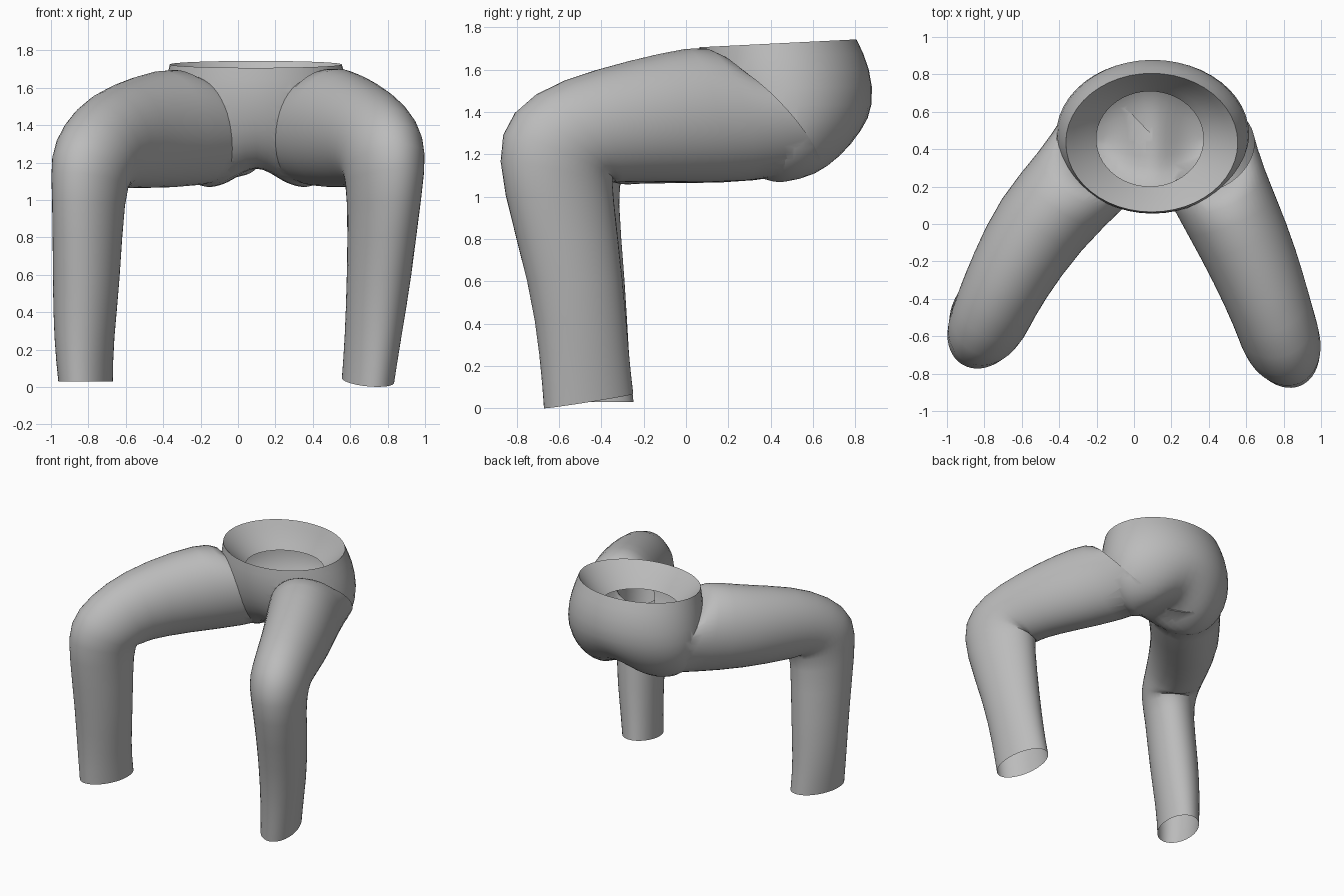
import bpy, bmesh
from math import sin, cos, exp, radians, tau
from mathutils import Vector

cube = bpy.data.objects.get("Cube")
if cube:
    bpy.data.objects.remove(cube)

cloth = bpy.data.materials.new("grey cloth")
cloth.use_nodes = True
grey = (0.5, 0.5, 0.5, 1)
cloth.diffuse_color = grey
cloth.node_tree.nodes["Principled BSDF"].inputs["Base Color"].default_value = grey

SIDES = 24
UP = Vector((0, 0, 1))


def ellipse(centre, across, along):
    """Points of one cross-section, from its two half axes."""
    steps = [tau * i / SIDES for i in range(SIDES)]
    return [centre + across * cos(t) + along * sin(t) for t in steps]


def evaluated(obj):
    """A bmesh of the object with its modifiers applied."""
    bpy.context.view_layer.update()
    shape = obj.evaluated_get(bpy.context.evaluated_depsgraph_get())
    bm = bmesh.new()
    bm.from_mesh(shape.to_mesh())
    shape.to_mesh_clear()
    obj.modifiers.clear()
    return bm


def store(bm, obj):
    """Write a bmesh back to its object."""
    bm.to_mesh(obj.data)
    bm.free()


def loft(name, rings, cap_end=False):
    """Join the cross-sections into one smooth tube."""
    bm = bmesh.new()
    loops = [[bm.verts.new(p) for p in ring] for ring in rings]
    for a, b in zip(loops, loops[1:]):
        for i in range(SIDES):
            j = (i + 1) % SIDES
            bm.faces.new((a[i], a[j], b[j], b[i]))
    if cap_end:
        # strips running front to back, so that the cap follows the cleft
        end = loops[-1]
        for i in range(SIDES // 2):
            strip = (end[i], end[i + 1], end[-i - 1], end[-i])
            bm.faces.new(list(dict.fromkeys(strip)))
    bmesh.ops.recalc_face_normals(bm, faces=bm.faces)
    for face in bm.faces:
        face.smooth = True
    obj = bpy.data.objects.new(name, bpy.data.meshes.new(name))
    store(bm, obj)
    obj.data.materials.append(cloth)
    bpy.context.collection.objects.link(obj)
    sub = obj.modifiers.new("smooth", "SUBSURF")
    sub.levels = sub.render_levels = 1
    return obj


def close_ends(obj):
    """Fill the open ends, so that the part can be joined as a solid."""
    bm = evaluated(obj)
    bmesh.ops.holes_fill(bm, edges=[e for e in bm.edges if e.is_boundary], sides=0)
    bmesh.ops.recalc_face_normals(bm, faces=bm.faces)
    store(bm, obj)


def level_ring(x, y, z, rx, ry, tilt=0.0, cleft=0.0):
    """Level section of the seat, lifted along its middle by the cleft."""
    ring = ellipse(Vector((x, y, z)), Vector((rx, 0, 0)), Vector((0, ry, ry * tilt)))
    return [p + UP * cleft * exp(-((p.x - x) / 0.13) ** 2) for p in ring]


def leg_ring(x, y, z, yaw, pitch, width, height):
    """Section across a leg that heads by yaw from the front and dips by pitch."""
    yaw, pitch = radians(yaw), radians(pitch)
    heading = Vector((sin(yaw), -cos(yaw), 0))
    side = Vector((cos(yaw), sin(yaw), 0))
    return ellipse(Vector((x, y, z)), side * width,
                   (UP * cos(pitch) + heading * sin(pitch)) * height)


# Seat, from the waist down to the crotch
rim = level_ring(0.095, 0.435, 1.725, 0.465, 0.375, 0.05)
trousers = loft("seat_and_legs", [
    rim,
    level_ring(0.10, 0.46, 1.60, 0.50, 0.415, 0.03),
    level_ring(0.10, 0.48, 1.43, 0.53, 0.415),
    level_ring(0.10, 0.475, 1.28, 0.51, 0.36, cleft=0.04),
    level_ring(0.10, 0.47, 1.17, 0.45, 0.285, cleft=0.07),
    level_ring(0.10, 0.46, 1.09, 0.36, 0.19, cleft=0.10),
    level_ring(0.10, 0.44, 1.065, 0.26, 0.10, cleft=0.11),
], cap_end=True)
close_ends(trousers)

# Lining folded in from the waist
loft("waist_lining", [
    rim,
    level_ring(0.09, 0.445, 1.64, 0.385, 0.32),
    level_ring(0.085, 0.455, 1.55, 0.29, 0.257),
])

# Legs: x, y, z, yaw, pitch, half width, half height from hip to hem
legs = {
    "left_leg": [
        (0.37, 0.40, 1.375, 23, 42, 0.285, 0.34),
        (0.445, 0.20, 1.395, 23, 15, 0.268, 0.345),
        (0.59, -0.09, 1.375, 23, 4, 0.25, 0.31),
        (0.70, -0.36, 1.34, 23, 12, 0.228, 0.275),
        (0.76, -0.54, 1.28, 23, 42, 0.215, 0.30),
        (0.785, -0.62, 1.205, 23, 70, 0.213, 0.305),
        (0.785, -0.61, 1.04, 23, 90, 0.185, 0.275),
        (0.755, -0.515, 0.58, 15, 90, 0.17, 0.227),
        (0.72, -0.48, 0.25, 15, 93, 0.145, 0.215),
        (0.695, -0.46, 0.035, 14, 99, 0.135, 0.22),
    ],
    "right_leg": [
        (-0.14, 0.41, 1.375, -33, 42, 0.295, 0.34),
        (-0.265, 0.25, 1.395, -33, 15, 0.275, 0.34),
        (-0.50, 0.01, 1.365, -33, 4, 0.26, 0.305),
        (-0.68, -0.30, 1.325, -33, 12, 0.227, 0.27),
        (-0.745, -0.45, 1.25, -33, 42, 0.217, 0.27),
        (-0.785, -0.54, 1.18, -33, 70, 0.205, 0.275),
        (-0.80, -0.55, 1.03, -30, 90, 0.178, 0.24),
        (-0.81, -0.50, 0.58, -20, 90, 0.178, 0.222),
        (-0.825, -0.475, 0.25, -17, 90, 0.155, 0.21),
        (-0.815, -0.46, 0.03, -16, 90, 0.14, 0.22),
    ],
}
leg_parts = []
for name, sections in legs.items():
    leg = loft(name, [leg_ring(*s) for s in sections])
    close_ends(leg)
    join = trousers.modifiers.new(name, "BOOLEAN")
    join.operation = "UNION"
    join.solver = "EXACT"
    join.object = leg
    leg_parts.append(leg)

# Join the legs to the seat, then open the waist and hems again
bm = evaluated(trousers)
ends = [f for f in bm.faces if len(f.verts) > SIDES]
bmesh.ops.delete(bm, geom=ends, context="FACES")
for edge in bm.edges:
    edge.smooth = edge.calc_face_angle(0) < radians(35)
store(bm, trousers)
for leg in leg_parts:
    bpy.data.objects.remove(leg)
